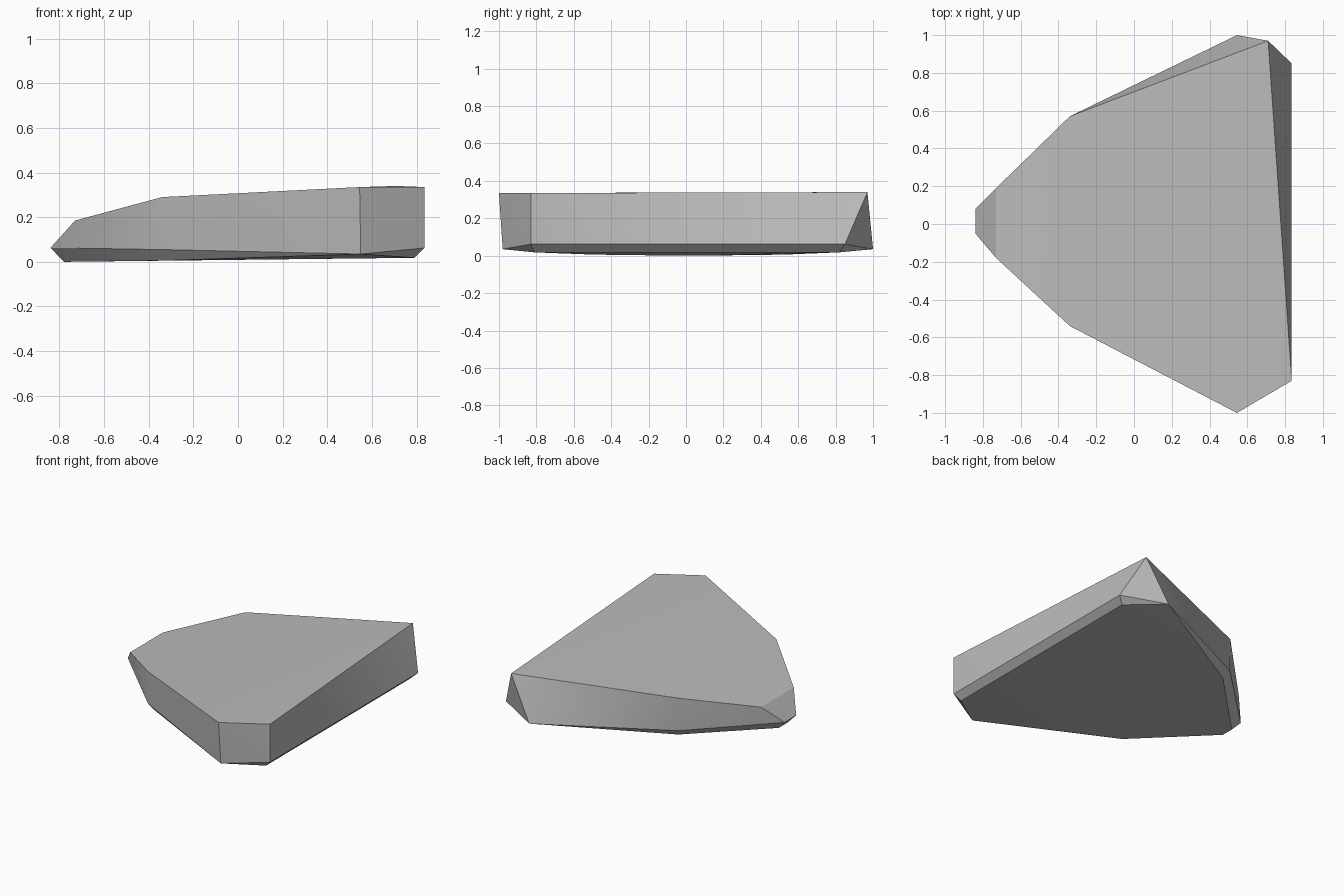
import bpy, bmesh, math

cube = bpy.data.objects.get("Cube")
if cube:
    bpy.data.objects.remove(cube, do_unlink=True)

# Stone material
stone = bpy.data.materials.new("stone grey")
stone.use_nodes = True
grey = (0.5, 0.5, 0.5, 1)
stone.diffuse_color = grey
stone.node_tree.nodes["Principled BSDF"].inputs["Base Color"].default_value = grey

# Corners of the chipped slab, ring by ring
top_corners = [(0.71, 0.97, 0.34), (0.835, -0.83, 0.335), (0.545, -1.0, 0.335),
               (-0.34, -0.54, 0.29), (-0.34, 0.57, 0.29),
               (-0.73, -0.18, 0.185), (-0.73, 0.19, 0.185)]
rim_corners = [(0.835, 0.85, 0.062), (0.835, -0.83, 0.062), (0.55, -0.98, 0.035),
               (-0.34, -0.535, 0.055), (-0.84, -0.05, 0.063), (-0.84, 0.08, 0.063),
               (-0.34, 0.565, 0.055), (0.545, 1.0, 0.035)]
base_corners = [(0.79, 0.82, 0.018), (0.79, -0.81, 0.018), (-0.32, -0.5, 0.006),
                (-0.78, -0.03, 0), (-0.78, 0.06, 0), (-0.31, 0.53, 0.006)]

# Convex slab wrapped around the corners
bm = bmesh.new()
for corner in top_corners + rim_corners + base_corners:
    bm.verts.new(corner)
hull = bmesh.ops.convex_hull(bm, input=bm.verts)
loose = [v for v in bm.verts if not v.link_faces]
bmesh.ops.delete(bm, geom=loose, context='VERTS')
bmesh.ops.dissolve_limit(bm, angle_limit=math.radians(2),
                         verts=bm.verts, edges=bm.edges)
bmesh.ops.recalc_face_normals(bm, faces=bm.faces)
mesh = bpy.data.meshes.new("rock_slab")
bm.to_mesh(mesh)
bm.free()
mesh.materials.append(stone)

rock = bpy.data.objects.new("rock_slab", mesh)
bpy.context.collection.objects.link(rock)
bpy.context.view_layer.objects.active = rock
rock.select_set(True)
bpy.ops.object.shade_smooth_by_angle(angle=math.radians(30))
